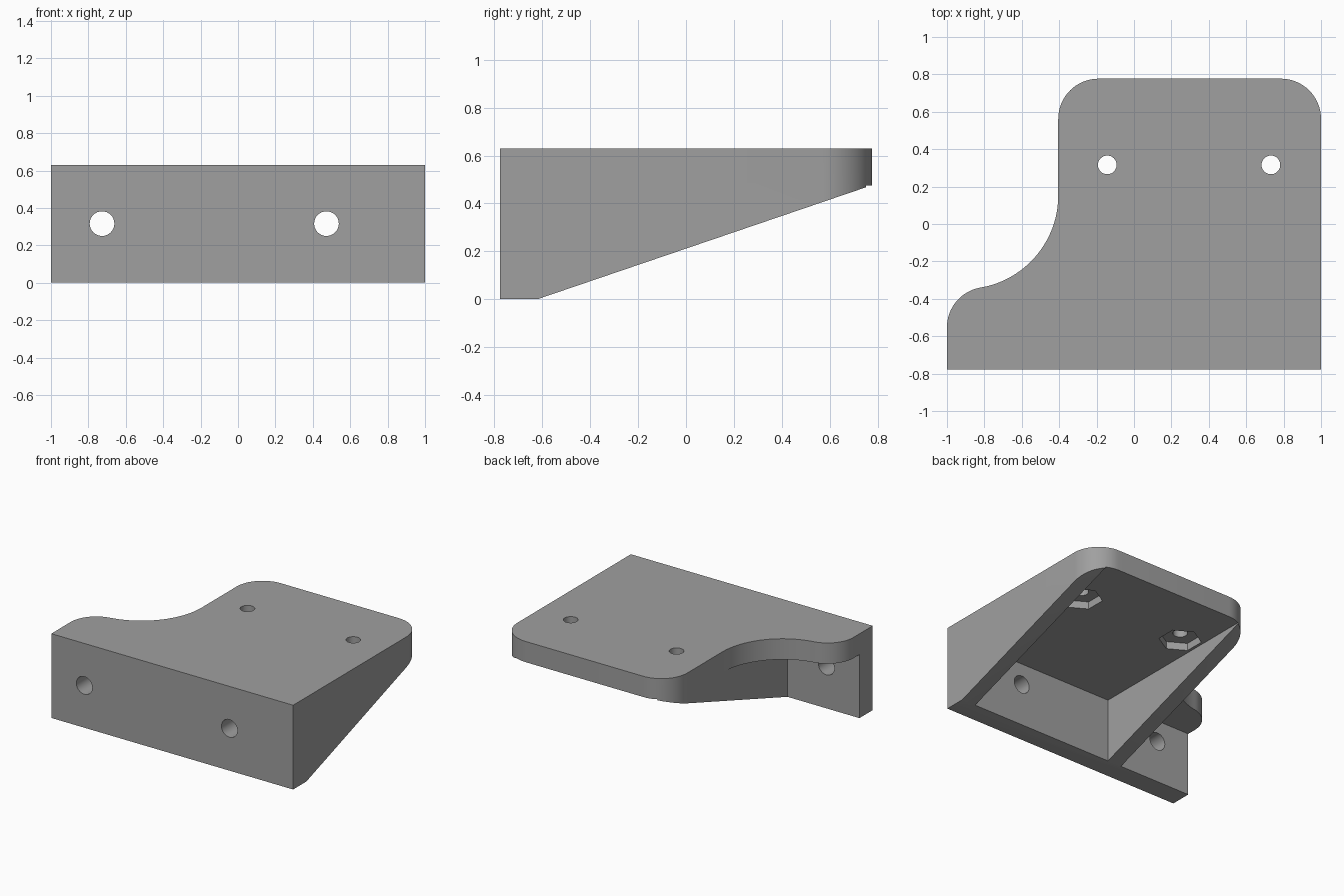
import bpy, bmesh, math
from mathutils import Matrix, Vector

if "Cube" in bpy.data.objects:
    bpy.data.objects.remove(bpy.data.objects["Cube"])

W, D, H = 1.0, 0.777, 0.63      # half width, half depth, height
LEFT = -0.405                   # outer face of the left rib
UNDER = 0.475                   # underside of the top plate
WALL = -0.62                    # back face of the front wall
R, R2 = 0.215, 0.50             # corner radius, concave sweep radius


def arc(cx, cy, r, a0, a1, n=16):
    """Points on an arc, angles in degrees."""
    return [(cx + r * math.cos(math.radians(a0 + (a1 - a0) * i / n)),
             cy + r * math.sin(math.radians(a0 + (a1 - a0) * i / n))) for i in range(n + 1)]


def prism(name, pts, lo, hi, axis='Z'):
    """Extrude a profile along z (xy points), y (xz points) or x (yz points)."""
    place = {'Z': lambda a, b, c: (a, b, c),
             'Y': lambda a, b, c: (a, c, b),
             'X': lambda a, b, c: (c, a, b)}[axis]
    bm = bmesh.new()
    base = bm.faces.new([bm.verts.new(place(a, b, lo)) for a, b in pts])
    ext = bmesh.ops.extrude_face_region(bm, geom=[base])
    move = Vector(place(0, 0, hi - lo))
    bmesh.ops.translate(bm, vec=move, verts=[v for v in ext['geom'] if isinstance(v, bmesh.types.BMVert)])
    bmesh.ops.recalc_face_normals(bm, faces=bm.faces)
    me = bpy.data.meshes.new(name)
    bm.to_mesh(me)
    bm.free()
    ob = bpy.data.objects.new(name, me)
    bpy.context.collection.objects.link(ob)
    return ob


def rect(x0, y0, x1, y1):
    return [(x0, y0), (x1, y0), (x1, y1), (x0, y1)]


def cut(body, cutter):
    """Subtract the cutter, then discard it."""
    mod = body.modifiers.new("cut", 'BOOLEAN')
    mod.operation, mod.solver, mod.object = 'DIFFERENCE', 'EXACT', cutter
    bpy.context.view_layer.objects.active = body
    bpy.ops.object.modifier_apply(modifier=mod.name)
    bpy.data.objects.remove(cutter)


# Plan outline: concave sweep is tangent to the left corner and to the left rib
ax, ay = -W + R, -0.345 - R + 0.008
sx = LEFT - R2
sy = ay + math.sqrt((R + R2) ** 2 - (sx - ax) ** 2)
t = math.degrees(math.atan2(sy - ay, sx - ax))
outline = [(-W, -D), (W, -D)]
outline += arc(W - R, D - R, R, 0, 90)
outline += arc(LEFT + R, D - R, R, 90, 180)
outline += arc(sx, sy, R2, 0, t - 180, 24)
outline += arc(ax, ay, R, t, 180)[1:]
bracket = prism("bracket", outline, 0, H)

# Open space left of the rib, pocket between ribs, sloped rib underside
cut(bracket, prism("left_cutter", rect(-1.2, WALL, LEFT, 1), -0.2, UNDER))
cut(bracket, prism("pocket_cutter", rect(-0.29, WALL, 0.885, 1), -0.2, UNDER))
cut(bracket, prism("slope_cutter", [(WALL, -0.2), (WALL, 0), (0.774, UNDER), (1, UNDER), (1, -0.2)],
                   -1.2, 1.2, 'X'))

# Screw holes in the plate with hexagonal nut recesses below
for x in (-0.143, 0.732):
    cut(bracket, prism("plate_hole", arc(x, 0.316, 0.05, 0, 360, 32)[:-1], 0.3, 0.8))
    cut(bracket, prism("nut_recess", arc(x, 0.316, 0.146, 90, 450, 6)[:-1], 0.3, UNDER + 0.055))

# Screw holes in the front wall
for x in (-0.727, 0.473):
    cut(bracket, prism("wall_hole", arc(x, 0.316, 0.066, 0, 360, 32)[:-1], -1, -0.55, 'Y'))

# Plain grey finish
grey = bpy.data.materials.new("grey")
grey.diffuse_color = (0.35, 0.35, 0.35, 1)
grey.use_nodes = True
grey.node_tree.nodes["Principled BSDF"].inputs["Base Color"].default_value = grey.diffuse_color
bracket.data.materials.clear()
bracket.data.materials.append(grey)
for p in bracket.data.polygons:
    p.material_index = 0

bpy.ops.object.select_all(action='DESELECT')
bracket.select_set(True)
bpy.context.view_layer.objects.active = bracket
bpy.ops.object.shade_smooth_by_angle(angle=math.radians(30))
